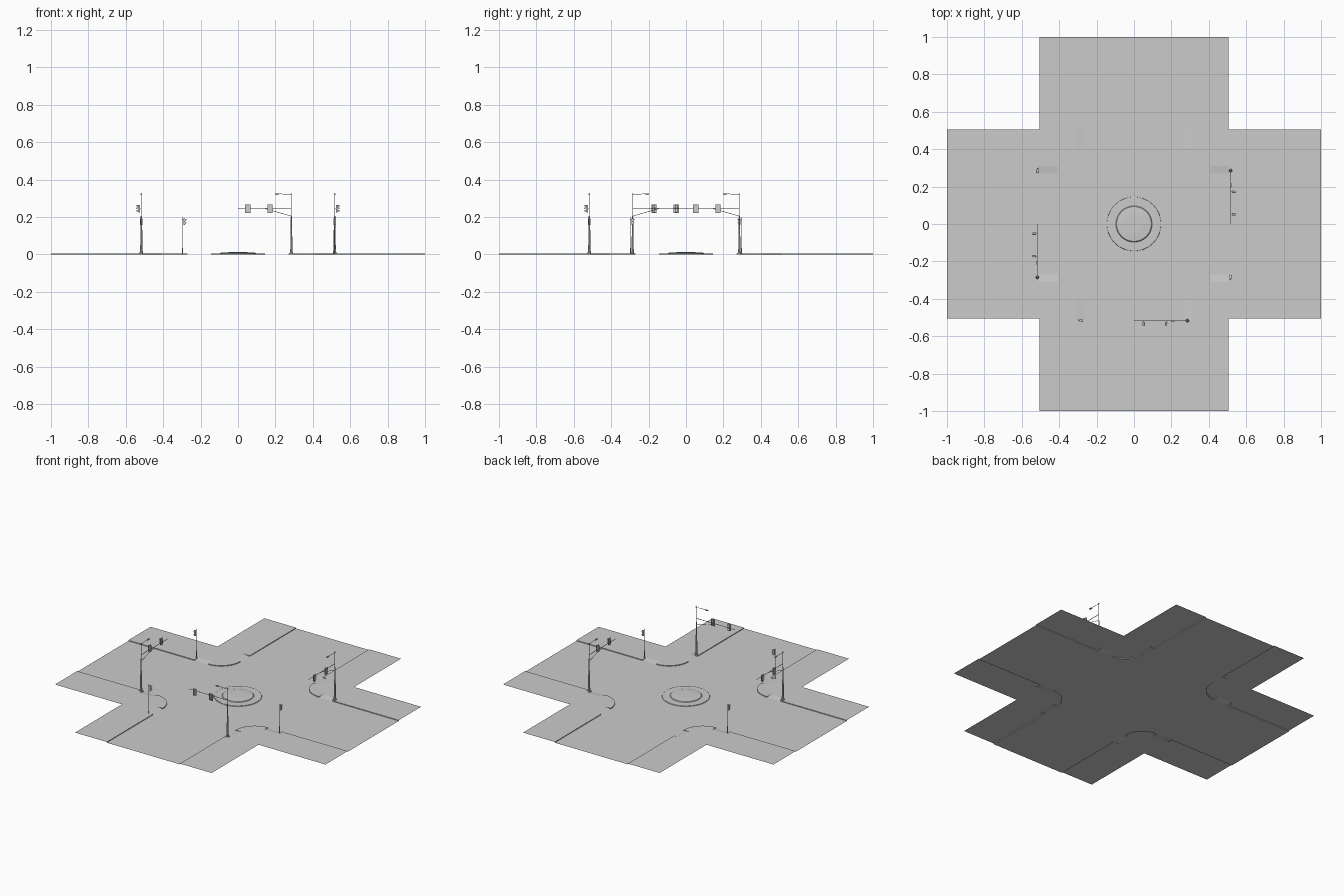
import bpy, bmesh
from math import pi, cos, sin
from mathutils import Matrix, Vector

if "Cube" in bpy.data.objects:
    bpy.data.objects.remove(bpy.data.objects["Cube"])

CURB = 0.005


def finish(bm, name, fix=True):
    if fix:
        bmesh.ops.recalc_face_normals(bm, faces=bm.faces)
    mesh = bpy.data.meshes.new(name)
    bm.to_mesh(mesh)
    bm.free()
    return add(mesh, name)


def add(mesh, name, turn=0):
    ob = bpy.data.objects.new(name, mesh)
    bpy.context.collection.objects.link(ob)
    ob.rotation_euler.z = turn * pi / 2
    return ob


def face(bm, pts):
    return bm.faces.new([bm.verts.new(p) for p in pts])


def box(bm, c, s):
    m = Matrix.Translation(c) @ Matrix.Diagonal((*s, 1))
    bmesh.ops.create_cube(bm, size=1, matrix=m)


def rod(bm, a, b, r1, r2=None, n=10):
    a, b = Vector(a), Vector(b)
    d = b - a
    m = Matrix.Translation((a + b) / 2) @ d.to_track_quat('Z', 'Y').to_matrix().to_4x4()
    bmesh.ops.create_cone(bm, cap_ends=True, segments=n, radius1=r1,
                          radius2=r1 if r2 is None else r2, depth=d.length, matrix=m)


# Rounded kerb corner of the first quadrant
arc = [(.41 + .14 * cos(t), .41 + .14 * sin(t))
       for t in (pi + pi / 2 * i / 12 for i in range(13))]

# Road: four rotated copies of the kerb line make the outline
bm = bmesh.new()
quarter = [(1, .27)] + arc[::-1] + [(.27, 1)]
outline = []
for k in range(4):
    c, s = round(cos(k * pi / 2)), round(sin(k * pi / 2))
    outline += [(x * c - y * s, x * s + y * c, 0) for x, y in quarter]
face(bm, outline)
finish(bm, "road")

# Sidewalk corner: raised pavement, kerb faces and two dropped ramps
bm = bmesh.new()
inner = [(.27, 1), (.27, .51), (.31, .51), (.31, .41)] + arc + \
        [(.41, .31), (.51, .31), (.51, .27), (1, .27)]
face(bm, [(x, y, CURB) for x, y in inner + [(1, .505), (.505, .505), (.505, 1)]])
for line in ([(.27, 1), (.27, .51)], arc, [(.51, .27), (1, .27)]):
    for p, q in zip(line, line[1:]):
        face(bm, [(*p, 0), (*q, 0), (*q, CURB), (*p, CURB)])
for swap in (False, True):
    polys = [[(.41, .27, 0), (.51, .27, 0), (.51, .31, CURB), (.41, .31, CURB)]]
    polys += [[(x, .27, 0), (x, .31, CURB), (x, .27, CURB)] for x in (.41, .51)]
    for p in polys:
        face(bm, [(y, x, z) for x, y, z in p] if swap else p)
bmesh.ops.remove_doubles(bm, verts=bm.verts, dist=1e-5)
sidewalk = finish(bm, "sidewalk_corner_0")
for k in (1, 2, 3):
    add(sidewalk.data, f"sidewalk_corner_{k}", k)

# Central roundabout: low apron and raised island, lathed
bm = bmesh.new()
prof = [(.145, 0), (.144, .004), (.14, .005), (.097, .005), (.093, .009),
        (.085, .010), (.05, .012), (0, .012)]
vs = [bm.verts.new((r, 0, z)) for r, z in prof]
es = [bm.edges.new(e) for e in zip(vs, vs[1:])]
bmesh.ops.spin(bm, geom=vs + es, axis=(0, 0, 1), cent=(0, 0, 0), angle=2 * pi, steps=48)
bmesh.ops.remove_doubles(bm, verts=bm.verts, dist=1e-5)
finish(bm, "roundabout_island")


def signal_head(bm, x, y, z):
    # Housing, backplate and three hooded lenses facing -y
    box(bm, (x, y, z), (.014, .010, .040))
    box(bm, (x, y - .004, z), (.027, .0015, .046))
    for dz in (-.013, 0, .013):
        rod(bm, (x, y - .004, z + dz), (x, y - .0065, z + dz), .005)
        ring = [(x + .0058 * cos(t), z + dz + .0058 * sin(t))
                for t in (-.3 + (pi + .6) * i / 8 for i in range(9))]
        for (a, b), (c, d) in zip(ring, ring[1:]):
            face(bm, [(a, y - .005, b), (c, y - .005, d), (c, y - .014, d), (a, y - .014, b)])


def smooth(ob):
    bpy.ops.object.select_all(action='DESELECT')
    ob.select_set(True)
    bpy.context.view_layer.objects.active = ob
    bpy.ops.object.shade_smooth_by_angle(angle=.6)


# Mast-arm post of the south side
X, Y = .285, -.517
bm = bmesh.new()
box(bm, (X, Y, .003), (.020, .020, .006))
rod(bm, (X, Y, .004), (X, Y, .028), .009, .007)
rod(bm, (X, Y, .026), (X, Y, .14), .0058, .005)
rod(bm, (X, Y, .14), (X, Y, .205), .0038, .003)
rod(bm, (X, Y, .205), (X, Y, .324), .0022, .0018)
rod(bm, (X, Y, .248), (0, Y, .248), .0018, .0014)
rod(bm, (X, Y, .205), (.14, Y, .247), .0014)
rod(bm, (X, Y, .322), (.215, Y, .324), .0013)
for x in (.052, .172):
    rod(bm, (x, Y, .248), (x, Y - .010, .245), .0015)
    signal_head(bm, x, Y - .011, .245)
mast = finish(bm, "mast_arm_signal_south")

# Street lamp on top of the mast
bm = bmesh.new()
box(bm, (.209, Y, .323), (.022, .008, .005))
box(bm, (.207, Y, .320), (.014, .006, .002))
box(bm, (X, Y, .324), (.006, .006, .006))
lamp = finish(bm, "street_lamp_south")

# Short post with crossing signal facing across the road
bm = bmesh.new()
P = -.298
rod(bm, (P, Y, 0), (P, Y, .006), .006, .005)
rod(bm, (P, Y, .004), (P, Y, .20), .0028, .0024)
for z in (.163, .188):
    rod(bm, (P, Y, z), (P + .009, Y, z), .0012)
box(bm, (P + .010, Y, .175), (.009, .014, .036))
for z in (.166, .184):
    box(bm, (P + .015, Y, z), (.001, .011, .013))
    t, b = z + .007, z - .006
    face(bm, [(P + .014, Y - .006, t), (P + .014, Y + .006, t),
              (P + .024, Y + .006, t - .003), (P + .024, Y - .006, t - .003)])
    for y in (Y - .006, Y + .006):
        face(bm, [(P + .014, y, t), (P + .024, y, t - .003), (P + .014, y, b)])
post = finish(bm, "crossing_signal_south")

# Repeat the street furniture on the east and west sides
for ob, base in ((mast, "mast_arm_signal"), (lamp, "street_lamp"), (post, "crossing_signal")):
    for k, side in ((1, "east"), (3, "west")):
        add(ob.data, f"{base}_{side}", k)
for ob in (mast, post):
    smooth(ob)
for ob in bpy.data.objects:
    # road and pavement tops must face upward
    if ob.name in ("road", "sidewalk_corner_0"):
        top = max(ob.data.polygons, key=lambda p: p.area)
        if top.normal.z < 0:
            ob.data.flip_normals()
